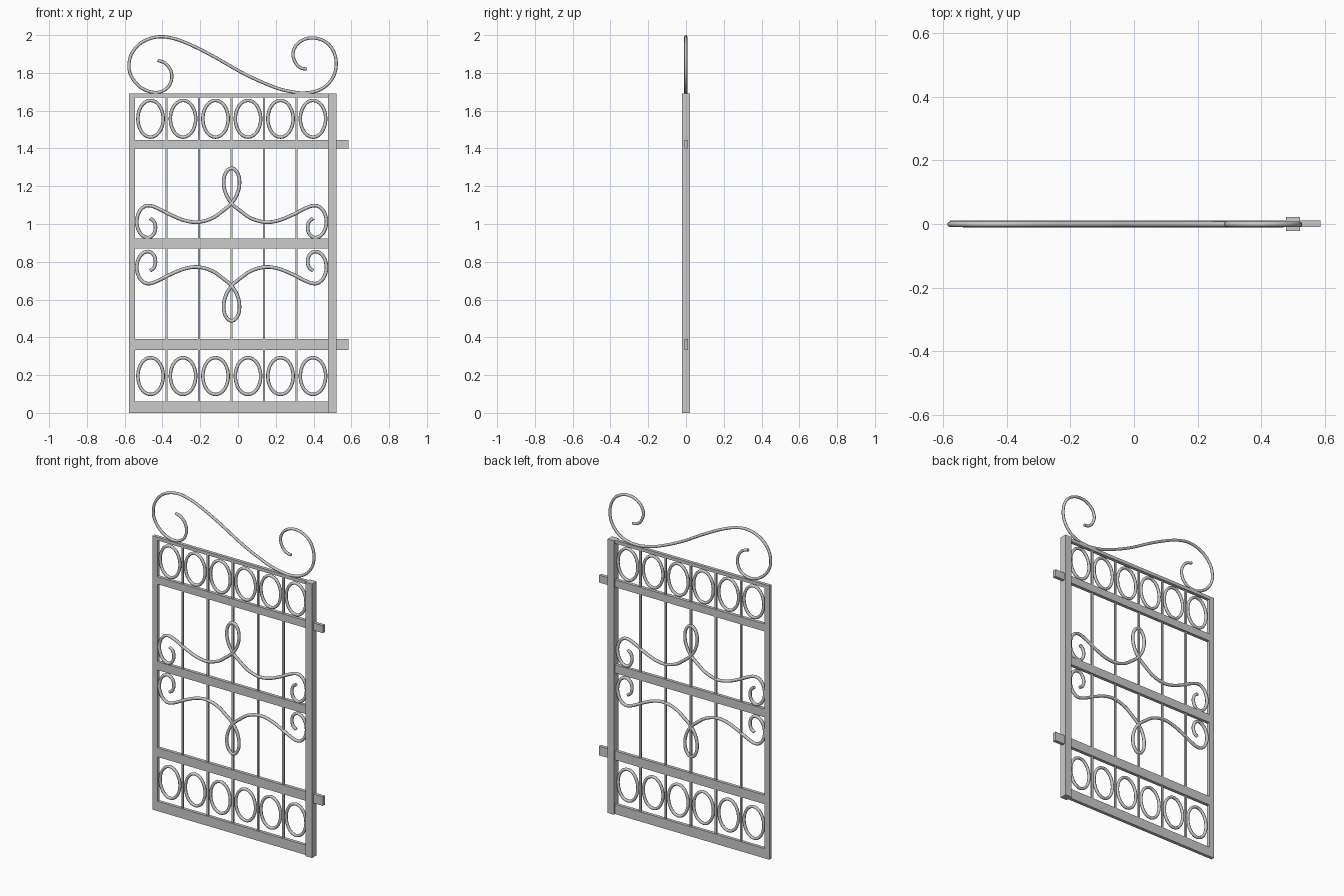
import bpy, math

if "Cube" in bpy.data.objects:
    bpy.data.objects.remove(bpy.data.objects["Cube"])

YC = 0.001  # mid-plane of the flat frame


def box(name, x0, x1, z0, z1, depth, y=YC):
    bpy.ops.mesh.primitive_cube_add(size=1, location=((x0 + x1) / 2, y, (z0 + z1) / 2))
    o = bpy.context.object
    o.name = name
    o.scale = (x1 - x0, depth, z1 - z0)
    bpy.ops.object.transform_apply(location=False, rotation=False, scale=True)
    return o


def tube(name, pts, radius, y=-0.001, closed=False, res=6):
    cu = bpy.data.curves.new(name, 'CURVE')
    cu.dimensions = '3D'
    cu.bevel_depth = radius
    cu.bevel_resolution = 2
    cu.use_fill_caps = True
    cu.resolution_u = res
    sp = cu.splines.new('BEZIER')
    sp.bezier_points.add(len(pts) - 1)
    sp.use_cyclic_u = closed
    n = len(pts)
    for i, (x, z) in enumerate(pts):
        # handles from neighbouring points give a smooth flowing path
        a = pts[(i - 1) % n] if closed or i > 0 else pts[i]
        b = pts[(i + 1) % n] if closed or i < n - 1 else pts[i]
        tx, tz = b[0] - a[0], b[1] - a[1]
        t = math.hypot(tx, tz)
        da = math.hypot(x - a[0], z - a[1]) * 0.35 / t
        db = math.hypot(b[0] - x, b[1] - z) * 0.35 / t
        p = sp.bezier_points[i]
        p.handle_left_type = p.handle_right_type = 'FREE'
        p.co = (x, y, z)
        p.handle_left = (x - tx * da, y, z - tz * da)
        p.handle_right = (x + tx * db, y, z + tz * db)
    o = bpy.data.objects.new(name, cu)
    bpy.context.collection.objects.link(o)
    bpy.ops.object.select_all(action='DESELECT')
    bpy.context.view_layer.objects.active = o
    o.select_set(True)
    bpy.ops.object.convert(target='MESH')
    bpy.ops.object.shade_smooth_by_angle(angle=math.radians(50))
    return bpy.context.object


# Uprights
box("left_stile", -0.577, -0.545, 0, 1.69, 0.02)
box("hinge_post", 0.477, 0.521, 0, 1.69, 0.044, 0)

# Horizontal rails; two of them run through the post as tabs
box("top_rail", -0.545, 0.477, 1.67, 1.69, 0.02)
box("upper_rail", -0.545, 0.586, 1.40, 1.446, 0.02)
box("middle_rail", -0.545, 0.477, 0.87, 0.922, 0.02)
box("lower_rail", -0.545, 0.586, 0.334, 0.39, 0.02)
box("bottom_rail", -0.545, 0.477, 0, 0.06, 0.02)

# Thin bars
for i in range(5):
    x = -0.378 + 0.172 * i
    box("thin_bar", x - 0.006, x + 0.006, 0.03, 1.68, 0.01)

# Rows of oval rings
for zc in (0.195, 1.557):
    for i in range(6):
        xc = -0.463 + 0.172 * i
        oval = [(xc + 0.067 * math.cos(k * math.pi / 6), zc + 0.097 * math.sin(k * math.pi / 6))
                for k in range(12)]
        tube("oval_ring", oval, 0.009, closed=True, res=4)

# Looped scrolls above and below the middle rail (left half, then mirrored)
half = [(-.466, 1.030), (-.445, 1.013), (-.437, .977), (-.450, .942), (-.482, .928),
        (-.519, .953), (-.536, 1.008), (-.525, 1.060), (-.498, 1.091), (-.466, 1.097),
        (-.423, 1.082), (-.360, 1.050), (-.280, 1.018), (-.212, 1.010), (-.138, 1.030),
        (-.085, 1.066), (-.034, 1.110), (-.002, 1.165), (.008, 1.224), (-.004, 1.272)]
xm, zm = -0.034, 0.891
scroll = half + [(xm, 1.295)] + [(2 * xm - x, z) for x, z in reversed(half)]
tube("upper_loop_scroll", scroll, 0.0095)
tube("lower_loop_scroll", [(x, 2 * zm - z) for x, z in scroll], 0.0095)

# Large crest scroll on top
crest = [(-.425, 1.867), (-.381, 1.848), (-.352, 1.798), (-.361, 1.738), (-.402, 1.703),
         (-.455, 1.698), (-.520, 1.727), (-.567, 1.787), (-.577, 1.848), (-.557, 1.912),
         (-.502, 1.966), (-.420, 1.991), (-.345, 1.983), (-.254, 1.950), (-.122, 1.883),
         (.037, 1.793), (.196, 1.723), (.275, 1.702), (.355, 1.694), (.440, 1.714),
         (.500, 1.772), (.520, 1.846), (.502, 1.922), (.455, 1.969), (.386, 1.985),
         (.323, 1.961), (.292, 1.910), (.302, 1.858), (.332, 1.827), (.365, 1.820)]
tube("crest_scroll", crest, 0.0085)
